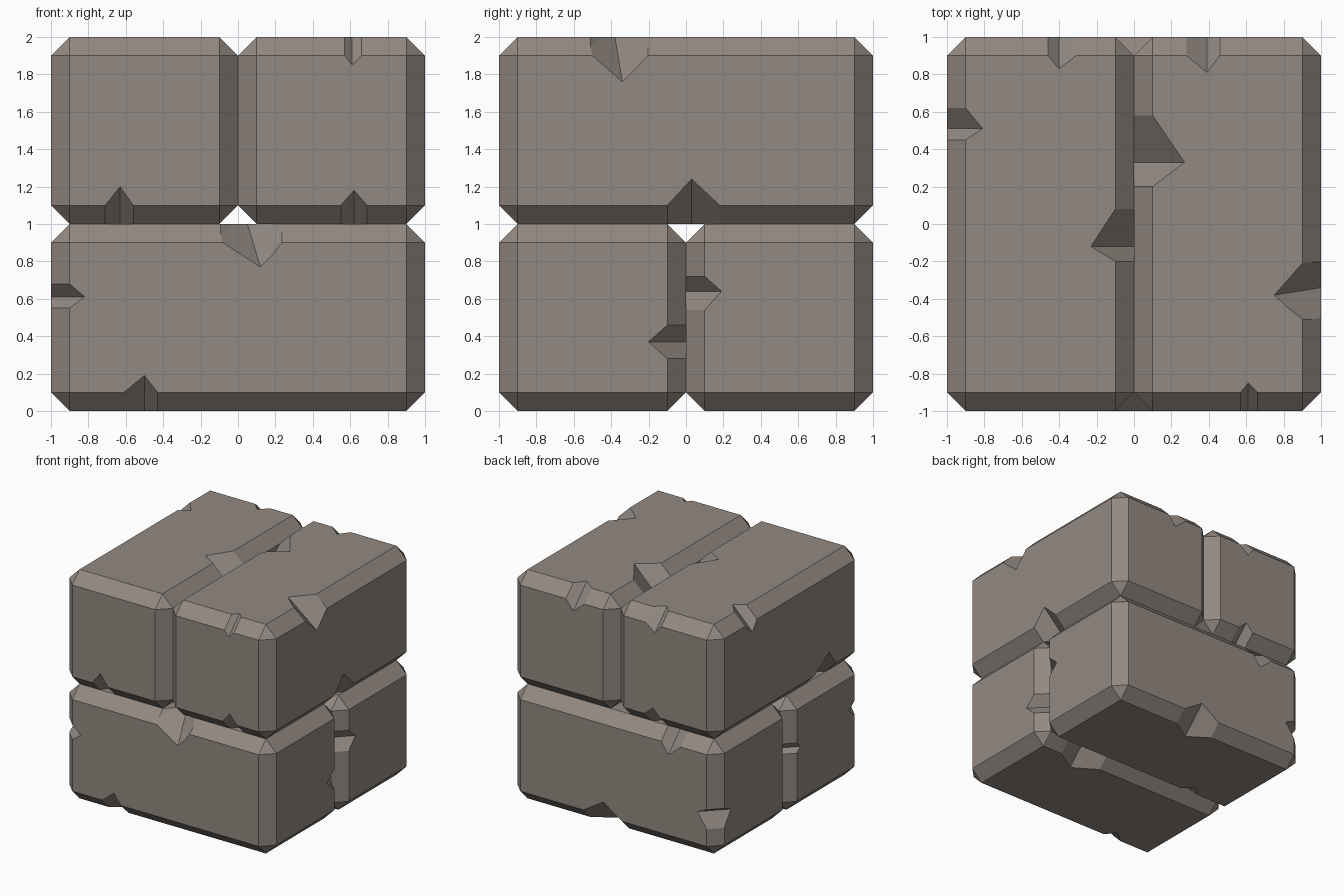
import bpy, bmesh
from mathutils import Vector

if "Cube" in bpy.data.objects:
    bpy.data.objects.remove(bpy.data.objects["Cube"])

stone = bpy.data.materials.new("taupe_stone")
stone.diffuse_color = (0.29, 0.25, 0.222, 1)
stone.use_nodes = True
stone.node_tree.nodes["Principled BSDF"].inputs["Base Color"].default_value = stone.diffuse_color
BEVEL = 0.1


def mesh_object(name, bm):
    mesh = bpy.data.meshes.new(name)
    bm.to_mesh(mesh)
    bm.free()
    ob = bpy.data.objects.new(name, mesh)
    bpy.context.collection.objects.link(ob)
    return ob


def add_chip(bm, centre, axis, corner, tip, depth, lo, hi, tip2=None, depth2=None):
    """Wedge cutter across a block edge: valley from one face to the next."""
    u, v = [i for i in range(3) if i != axis]
    su = 1 if centre[u] > corner[0] else -1
    sv = 1 if centre[v] > corner[1] else -1

    def at(along, du, dv):
        p = Vector((0, 0, 0))
        p[axis], p[u], p[v] = along, corner[0] + su * du, corner[1] + sv * dv
        return p

    a = at(tip, depth, 0)
    b = at(tip if tip2 is None else tip2, 0, depth2 or depth)
    pts = [a, b] + [at(s, *d) for s in (lo, hi) for d in ((BEVEL, 0), (0, BEVEL))]
    mid = (a + b) / 2
    verts = [bm.verts.new(mid + (p - mid) * 1.4) for p in pts]
    res = bmesh.ops.convex_hull(bm, input=verts)
    loose = [g for g in res["geom_interior"] if isinstance(g, bmesh.types.BMVert)]
    bmesh.ops.delete(bm, geom=loose, context='VERTS')


def block(name, centre, size, chips):
    bm = bmesh.new()
    bmesh.ops.create_cube(bm, size=1)
    for v in bm.verts:
        v.co = Vector([c + k * s for c, k, s in zip(centre, v.co, size)])
    bmesh.ops.bevel(bm, geom=bm.edges[:], offset=BEVEL, segments=1,
                    affect='EDGES', profile=0.5)
    ob = mesh_object(name, bm)
    cut = bmesh.new()
    for c in chips:
        add_chip(cut, centre, *c)
    bmesh.ops.recalc_face_normals(cut, faces=cut.faces[:])
    cutter = mesh_object(name + "_cutter", cut)
    cutter.hide_render = True
    mod = ob.modifiers.new("chips", 'BOOLEAN')
    mod.operation, mod.solver, mod.object = 'DIFFERENCE', 'EXACT', cutter
    dg = bpy.context.evaluated_depsgraph_get()
    mesh = bpy.data.meshes.new_from_object(ob.evaluated_get(dg))
    ob.modifiers.clear()
    ob.data = mesh
    mesh.materials.clear()
    mesh.materials.append(stone)
    bpy.data.objects.remove(cutter)


X, Y, Z = 0, 1, 2
# chips: axis of edge, edge position in the other two axes, tip, depth, low, high
block("upper_left_block", (-0.5, 0, 1.5), (1, 2, 1), [
    (Y, (-1, 2), 0.51, 0.19, 0.45, 0.62),
    (X, (1, 2), -0.40, 0.17, -0.46, -0.31),
    (Y, (0, 2), -0.12, 0.23, -0.20, 0.08),
    (X, (-1, 1), -0.63, 0.20, -0.71, -0.56),
    (X, (1, 1), -0.38, 0.17, -0.45, -0.30),
    (Y, (-1, 1), -0.55, 0.23, -0.64, -0.34),
])
block("upper_right_block", (0.5, 0, 1.5), (1, 2, 1), [
    (X, (1, 2), 0.39, 0.19, 0.28, 0.46),
    (Y, (0, 2), 0.33, 0.27, 0.20, 0.58),
    (Y, (1, 2), -0.38, 0.25, -0.50, -0.21, -0.34, 0.24),
    (X, (-1, 2), 0.61, 0.15, 0.57, 0.66),
    (X, (-1, 1), 0.62, 0.18, 0.55, 0.69),
    (Y, (1, 1), 0.03, 0.24, -0.10, 0.18),
])
block("lower_front_block", (0, -0.5, 0.5), (2, 1, 1), [
    (X, (-1, 1), 0.05, 0.23, -0.08, 0.22, 0.12, 0.23),
    (Z, (-1, -1), 0.61, 0.18, 0.55, 0.68),
    (X, (-1, 0), -0.50, 0.19, -0.61, -0.43),
    (Z, (1, 0), 0.37, 0.20, 0.28, 0.46),
    (Z, (-1, 0), 0.56, 0.15, 0.52, 0.61),
    (X, (0, 0), 0.50, 0.23, 0.29, 0.70),
])
block("lower_back_block", (0, 0.5, 0.5), (2, 1, 1), [
    (Z, (1, 0), 0.64, 0.19, 0.54, 0.72),
    (X, (1, 1), -0.53, 0.20, -0.65, -0.46),
    (X, (1, 0), 0.10, 0.22, -0.08, 0.29),
    (Z, (-1, 1), 0.38, 0.19, 0.25, 0.42),
    (X, (0, 0), -0.52, 0.18, -0.60, -0.42),
])
